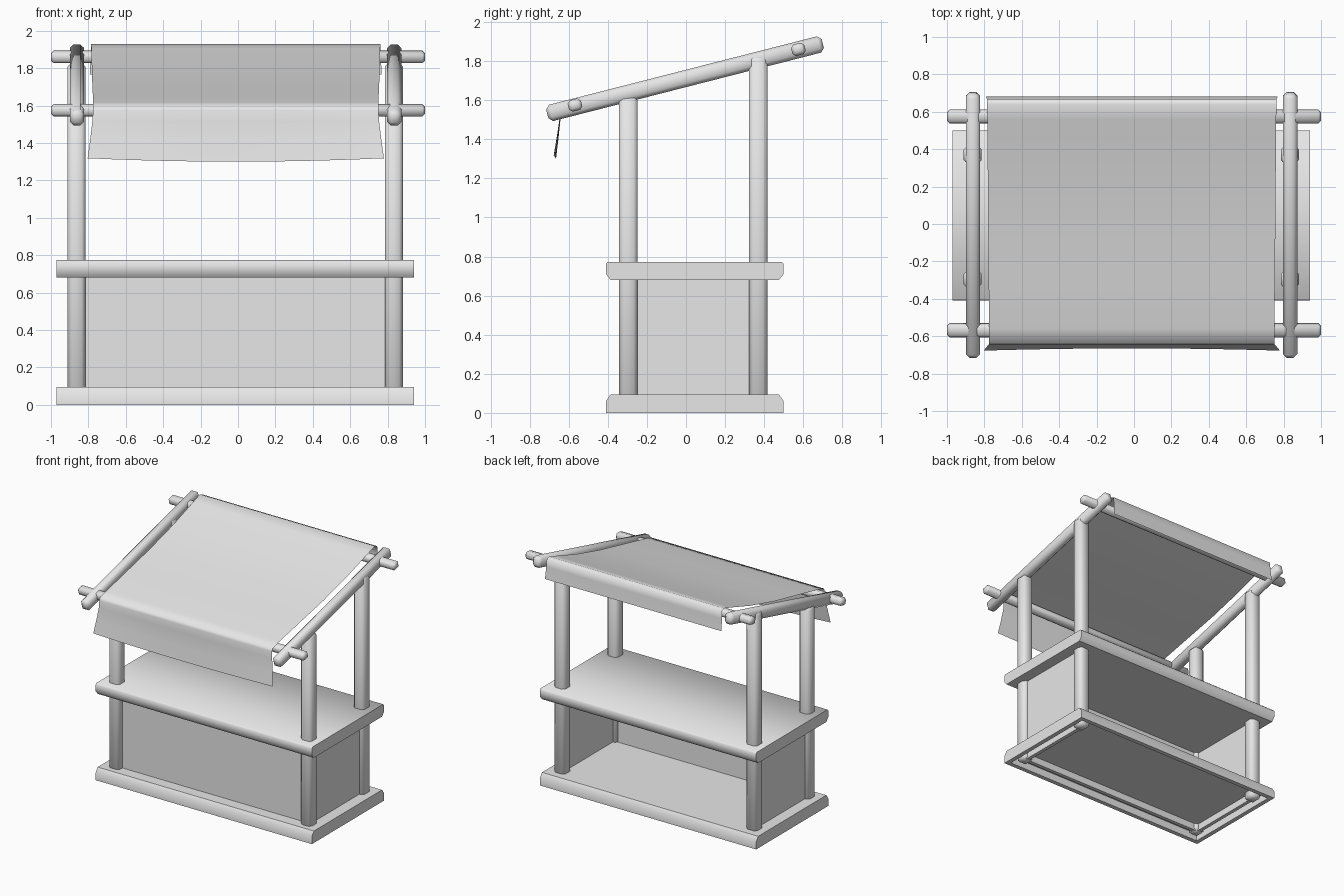
import bpy, bmesh, math
from mathutils import Matrix, Vector

cube = bpy.data.objects.get("Cube")
if cube:
    bpy.data.objects.remove(cube, do_unlink=True)

GREY = (0.8, 0.8, 0.8, 1)
mat = bpy.data.materials.new("plain grey")
mat.use_nodes = True
mat.diffuse_color = GREY
mat.node_tree.nodes["Principled BSDF"].inputs["Base Color"].default_value = GREY


def finish(name, bm, angle=60, recalc=True):
    if recalc:
        bmesh.ops.recalc_face_normals(bm, faces=bm.faces)
    mesh = bpy.data.meshes.new(name)
    bm.to_mesh(mesh)
    bm.free()
    mesh.materials.append(mat)
    obj = bpy.data.objects.new(name, mesh)
    bpy.context.collection.objects.link(obj)
    bpy.ops.object.select_all(action='DESELECT')
    obj.select_set(True)
    bpy.context.view_layer.objects.active = obj
    bpy.ops.object.shade_smooth_by_angle(angle=math.radians(angle))
    return obj


def beam(name, center, size, bevel=0.0, tilt=0.0):
    """Box with chamfered edges, tilted about x."""
    bm = bmesh.new()
    bmesh.ops.create_cube(bm, size=1)
    bmesh.ops.scale(bm, vec=size, verts=bm.verts)
    if bevel:
        bmesh.ops.bevel(bm, geom=bm.edges[:], offset=bevel, segments=1, affect='EDGES')
    bmesh.ops.transform(bm, matrix=Matrix.Translation(center) @ Matrix.Rotation(tilt, 4, 'X'),
                        verts=bm.verts)
    return finish(name, bm)


def slab(name, profile):
    """Extrude a y-z profile along the full width of the stall."""
    bm = bmesh.new()
    face = bm.faces.new([bm.verts.new((-0.97, y, z)) for y, z in profile])
    moved = bmesh.ops.extrude_face_region(bm, geom=[face])["geom"]
    bmesh.ops.translate(bm, vec=(1.91, 0, 0),
                        verts=[v for v in moved if isinstance(v, bmesh.types.BMVert)])
    return bm


# Base: chamfered top edges, hollow underneath
bm = slab("base", [(-0.41, 0), (0.50, 0), (0.50, 0.06), (0.475, 0.095), (-0.385, 0.095), (-0.41, 0.06)])
bmesh.ops.recalc_face_normals(bm, faces=bm.faces)
bottom = min(bm.faces, key=lambda f: f.calc_center_median().z)
bmesh.ops.inset_region(bm, faces=[bottom], thickness=0.05)
hollow = bmesh.ops.extrude_face_region(bm, geom=[bottom])["geom"]
bmesh.ops.translate(bm, vec=(0, 0, 0.06), verts=[v for v in hollow if isinstance(v, bmesh.types.BMVert)])
bmesh.ops.delete(bm, geom=[f for f in [bottom] if f.is_valid], context='FACES_ONLY')
finish("base", bm, 50)

# Counter: chamfered bottom edges
finish("counter", slab("counter", [(-0.385, 0.68), (0.475, 0.68), (0.50, 0.71), (0.50, 0.762),
                                   (0.49, 0.773), (-0.40, 0.773), (-0.41, 0.762), (-0.41, 0.71)]), 50)

# Posts, side panels and sloping rails
CX = -0.015
SLOPE = math.atan2(0.36, 1.41)
for side, s in (("left", 1), ("right", -1)):
    x = CX + s * 0.848
    for end, y, top in (("front", -0.295, 1.62), ("back", 0.37, 1.83)):
        beam(f"{end}_{side}_post", (x, y, top / 2), (0.096, 0.096, top - 0.004), 0.02)
    beam(f"{side}_panel", (x, 0.037, 0.35), (0.03, 0.6, 0.69))
    beam(f"{side}_rail", (x + 0.002, -0.005, 1.71), (0.076, 1.455, 0.086), 0.02, SLOPE)
beam("front_panel", (CX, -0.28, 0.35), (1.63, 0.03, 0.69))

# Cross bars carrying the awning
for end, y, z in (("front", -0.568, 1.575), ("back", 0.575, 1.86)):
    beam(f"{end}_cross_bar", (0, y, z), (2, 0.07, 0.06), 0.015, SLOPE)

# Awning cloth: (y, z, half width) along its length, sagging between the bars
PATH = [(-0.677, 1.318, 0.792), (-0.66, 1.42, 0.778), (-0.645, 1.52, 0.766), (-0.643, 1.575, 0.763),
        (-0.635, 1.597, 0.763), (-0.56, 1.618, 0.763), (-0.3, 1.675, 0.765), (0, 1.74, 0.768),
        (0.3, 1.82, 0.77), (0.56, 1.905, 0.772), (0.64, 1.93, 0.774), (0.668, 1.92, 0.774),
        (0.672, 1.86, 0.776), (0.683, 1.765, 0.78)]
COLS = 12
bm = bmesh.new()
rows = []
for i, (y, z, half) in enumerate(PATH):
    hang = max(0, (3 - i) / 3)
    row = []
    for c in range(COLS + 1):
        t = 2 * c / COLS - 1
        bow = 1 - t * t
        row.append(bm.verts.new((CX + 0.003 + half * t, y + 0.012 * bow * hang, z - 0.018 * bow * hang)))
    rows.append(row)
for a, b in zip(rows, rows[1:]):
    for c in range(COLS):
        bm.faces.new((a[c], a[c + 1], b[c + 1], b[c]))
finish("awning_cloth", bm, 80, recalc=False)
